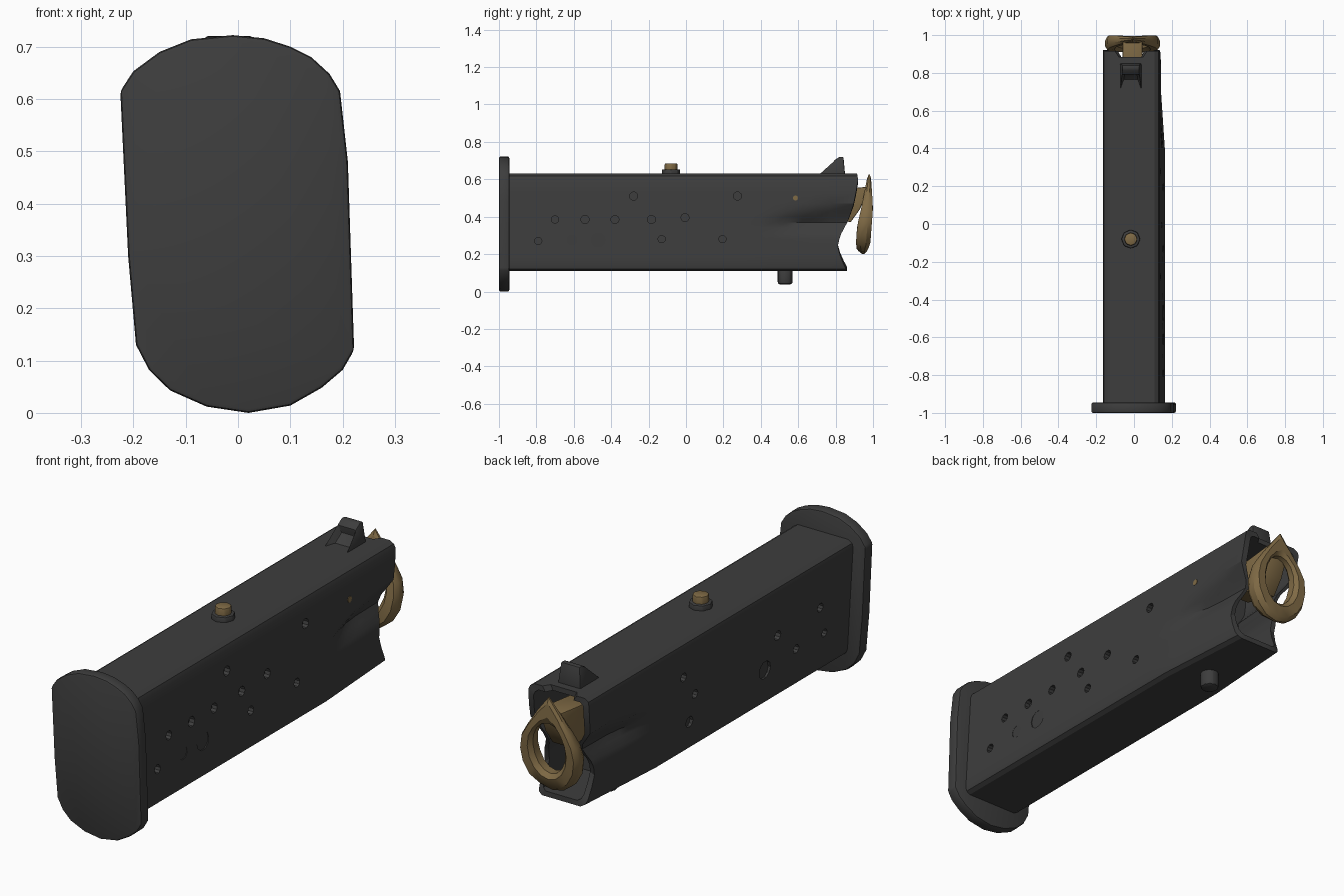
import bpy, bmesh, math
from mathutils import Matrix

if "Cube" in bpy.data.objects:
    bpy.data.objects.remove(bpy.data.objects["Cube"])


def material(name, rgb):
    m = bpy.data.materials.new(name)
    m.diffuse_color = (*rgb, 1)
    m.use_nodes = True
    m.node_tree.nodes["Principled BSDF"].inputs["Base Color"].default_value = m.diffuse_color
    return m


DARK = material("dark grey metal", (0.047, 0.047, 0.047))
GOLD = material("dull brass", (0.215, 0.145, 0.06))


def finish(name, bm, mat, bevel=0, smooth=True):
    bmesh.ops.recalc_face_normals(bm, faces=bm.faces[:])
    me = bpy.data.meshes.new(name)
    bm.to_mesh(me)
    bm.free()
    me.materials.append(mat)
    ob = bpy.data.objects.new(name, me)
    bpy.context.collection.objects.link(ob)
    bpy.ops.object.select_all(action='DESELECT')
    ob.select_set(True)
    bpy.context.view_layer.objects.active = ob
    if bevel:
        mod = ob.modifiers.new("edge", 'BEVEL')
        mod.width, mod.segments, mod.limit_method = bevel, 2, 'ANGLE'
        bpy.ops.object.modifier_apply(modifier=mod.name)
    if smooth:
        bpy.ops.object.shade_smooth_by_angle(angle=math.radians(30))
    return ob


def interp(table, v):
    if v <= table[0][0]:
        return table[0][1]
    for (a, p), (b, q) in zip(table, table[1:]):
        if v <= b:
            return p + (q - p) * (v - a) / (b - a)
    return table[-1][1]


def lean(z):
    # the whole magazine leans slightly to one side
    return -0.06 * (z - 0.36)


def loft(bm, rings, close=False):
    vs = [[bm.verts.new(p) for p in r] for r in rings]
    n = len(rings[0])
    pairs = list(zip(vs, vs[1:])) + ([(vs[-1], vs[0])] if close else [])
    for a, b in pairs:
        for i in range(n):
            j = (i + 1) % n
            bm.faces.new((a[i], a[j], b[j], b[i]))
    if not close:
        bm.faces.new(vs[0])
        bm.faces.new(vs[-1])


def cylinder(bm, radius, length, centre, axis, sides=10):
    rot = Matrix.Rotation(math.pi / 2, 4, 'Y') if axis == 'X' else Matrix()
    bmesh.ops.create_cone(bm, cap_ends=True, segments=sides, radius1=radius, radius2=radius,
                          depth=length, matrix=Matrix.Translation(centre) @ rot)


# base plate
plate = [(-0.225, 0.615), (-0.2, 0.653), (-0.15, 0.69), (-0.09, 0.714), (-0.01, 0.722),
         (0.05, 0.716), (0.1, 0.7), (0.14, 0.68), (0.175, 0.648), (0.195, 0.615),
         (0.21, 0.48), (0.222, 0.12), (0.2, 0.082), (0.16, 0.048), (0.1, 0.014),
         (0.02, 0.0), (-0.06, 0.012), (-0.13, 0.043), (-0.17, 0.082), (-0.195, 0.13), (-0.21, 0.3)]
bm = bmesh.new()
loft(bm, [[(x, y, z) for x, z in plate] for y in (-1, -0.945)])
finish("base_plate", bm, DARK, 0.008)

# body: half cross-section (height, inset from full half width), mirrored
half = [(0.11, 0.08), (0.11, 0.025), (0.121, 0.006), (0.14, 0), (0.19, 0), (0.24, 0), (0.28, 0),
        (0.31, 0), (0.34, 0), (0.37, 0), (0.4, 0), (0.43, 0), (0.47, 0), (0.53, 0), (0.6, 0),
        (0.618, 0.006), (0.63, 0.025), (0.63, 0.065), (0.63, 0.085)]
mouth = [(0.11, 0.86), (0.17, 0.83), (0.245, 0.81), (0.3, 0.825), (0.375, 0.865),
         (0.46, 0.895), (0.56, 0.915), (0.6, 0.92), (0.63, 0.915)]


def body_ring(y, inner=False):
    right = []
    for z, inset in half:
        yy = y
        if y is None:
            yy = interp(mouth, z) - (0.03 if inset > 0.08 else 0)
        t = min(max((yy - 0.4) / 0.45, 0), 1)
        hw = 0.15 - inset
        # lower sides narrow toward the mouth, with a scooped groove above
        hw -= 0.03 * t * min(max((0.46 - z) / 0.1, 0), 1)
        reach = 0.035 + 0.055 * t
        hw -= 0.04 * min(t * 2, 1) * max(0, 1 - abs(z - 0.345 - 0.04 * t) / reach)
        zz = z
        if inner:
            hw, zz = hw * 0.82, 0.37 + (z - 0.37) * 0.91
        right.append((hw, yy, zz))
    ring = right + [(-x, y_, z_) for x, y_, z_ in reversed(right)]
    return [(x + lean(z_), y_, z_) for x, y_, z_ in ring]


bm = bmesh.new()
rings = [body_ring(y) for y in (-0.955, -0.3, 0.3, 0.4, 0.47, 0.54, 0.62, 0.7, 0.77)]
rings += [body_ring(None), body_ring(None, True), body_ring(0.77, True), body_ring(0.6, True)]
loft(bm, rings)
body = finish("magazine_body", bm, DARK, smooth=False)

# witness holes: (y, z, radius, depth) for each side
holes = {1: [(-0.79, 0.27, 0.02, 0.025), (-0.7, 0.385, 0.02, 0.025), (-0.54, 0.385, 0.023, 0.025),
             (-0.38, 0.385, 0.022, 0.025), (-0.28, 0.51, 0.022, 0.025), (-0.185, 0.385, 0.022, 0.025),
             (-0.13, 0.28, 0.02, 0.025), (-0.005, 0.395, 0.022, 0.025), (0.195, 0.28, 0.02, 0.025),
             (0.275, 0.51, 0.022, 0.025), (-0.47, 0.275, 0.042, 0.003), (-0.61, 0.275, 0.03, 0.002)],
         -1: [(-0.73, 0.41, 0.02, 0.025), (-0.77, 0.28, 0.018, 0.025), (-0.43, 0.4, 0.022, 0.025),
              (-0.57, 0.285, 0.02, 0.025), (-0.35, 0.275, 0.04, 0.012), (0.24, 0.47, 0.02, 0.025),
              (0.15, 0.36, 0.02, 0.025), (0.18, 0.245, 0.025, 0.015)]}
bm = bmesh.new()
for side, spots in holes.items():
    for y, z, r, depth in spots:
        cylinder(bm, r, 0.1, (side * (0.15 - depth + 0.05) + lean(z), y, z), 'X')
cutter = finish("hole_cutter", bm, DARK, smooth=False)
cutter.hide_render = True
mod = body.modifiers.new("holes", 'BOOLEAN')
mod.operation, mod.solver, mod.object = 'DIFFERENCE', 'EXACT', cutter
bpy.context.view_layer.objects.active = body
body.select_set(True)
bpy.ops.object.modifier_apply(modifier=mod.name)
bpy.data.objects.remove(cutter)
body.select_set(True)
bpy.ops.object.shade_smooth_by_angle(angle=math.radians(25))

# small brass pin on the right side
bm = bmesh.new()
cylinder(bm, 0.014, 0.02, (0.134, 0.585, 0.5), 'X', 8)
finish("side_pin", bm, GOLD)

# top button: collar and brass cap
bm = bmesh.new()
cylinder(bm, 0.05, 0.04, (-0.017, -0.08, 0.633), 'Z', 8)
finish("button_collar", bm, DARK, 0.006)
bm = bmesh.new()
cylinder(bm, 0.035, 0.055, (-0.017, -0.08, 0.658), 'Z', 8)
finish("button_cap", bm, GOLD, 0.006)

# bottom stud
bm = bmesh.new()
cylinder(bm, 0.042, 0.09, (0.015, 0.53, 0.083), 'Z', 10)
finish("bottom_stud", bm, DARK, 0.014)

# hollow catch on the top near the mouth
catch = [(0.69, 0.61), (0.79, 0.7), (0.82, 0.72), (0.842, 0.72), (0.852, 0.61)]
bm = bmesh.new()
loft(bm, [[(x * (1.0 if z < 0.65 else 0.8) - 0.017, y, z) for y, z in catch] for x in (-0.058, 0.058)])
bmesh.ops.recalc_face_normals(bm, faces=bm.faces[:])
slope = [f for f in bm.faces if f.normal.y < -0.6 and f.normal.z > 0.5]
bmesh.ops.inset_region(bm, faces=slope, thickness=0.02, depth=0)
bmesh.ops.translate(bm, verts=list({v for f in slope for v in f.verts}), vec=(0, 0.025, -0.025))
finish("top_catch", bm, DARK, 0.006)

# brass teardrop ring at the mouth
back = [(0.2, 0.96), (0.25, 0.985), (0.45, 1.0), (0.625, 0.988)]
front = [(0.2, 0.935), (0.235, 0.907), (0.35, 0.915), (0.45, 0.938), (0.625, 0.972)]
section = [(0, 0.3), (0, 0.7), (0.2, 1), (0.75, 1), (1, 0.75), (1, 0.25), (0.75, 0), (0.2, 0)]
N = 16
rings = []
for i in range(N):
    a = 2 * math.pi * i / N
    ox, oz = 0.145 * math.sin(a), 0.365 - 0.165 * math.cos(a)
    from_tip = abs(i - N // 2)
    if from_tip < 2:
        ox, oz = 0.054 * (from_tip and math.copysign(1, math.sin(a))), 0.625 - 0.07 * from_tip
    ix, iz = 0.08 * math.sin(a), 0.395 - 0.115 * math.cos(a)
    ring = []
    for t, f in section:
        x, z = ox + (ix - ox) * t, oz + (iz - oz) * t
        y0, y1 = interp(front, z), interp(back, z)
        ring.append((x - 0.008, y0 + (y1 - y0) * f, z))
    rings.append(ring)
bm = bmesh.new()
loft(bm, rings, close=True)
finish("teardrop_ring", bm, GOLD)

# brass stem joining the ring to the inside of the mouth
stem = [(0.7, 0.53), (0.965, 0.56), (0.955, 0.5), (0.93, 0.44), (0.88, 0.37), (0.7, 0.42)]
bm = bmesh.new()
loft(bm, [[(x, y, z) for y, z in stem] for x in (-0.06, 0.045)])
finish("ring_stem", bm, GOLD, 0.006)
